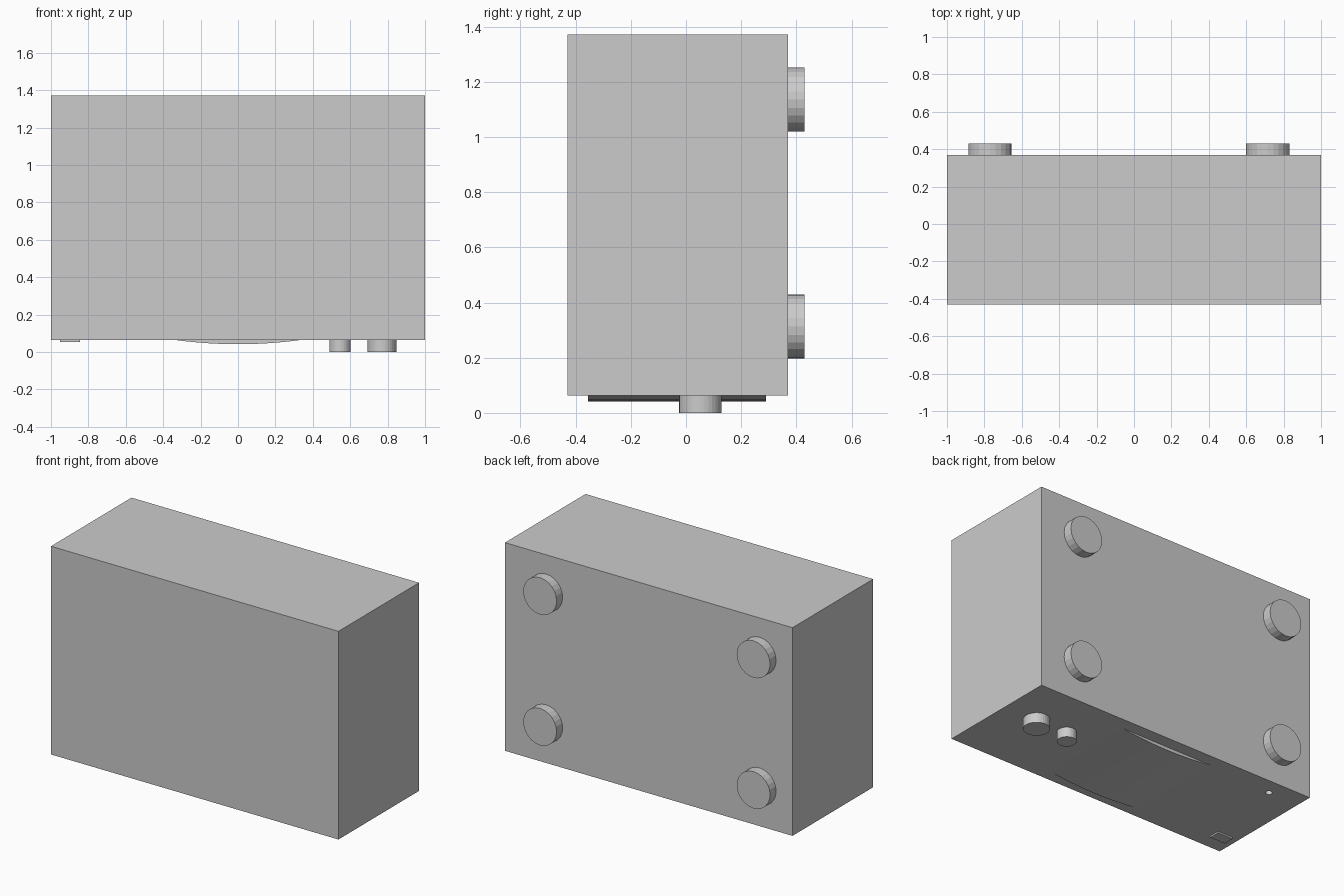
import bpy, math
from mathutils import Vector

if "Cube" in bpy.data.objects:
    bpy.data.objects.remove(bpy.data.objects["Cube"])


def box(name, lo, hi):
    lo, hi = Vector(lo), Vector(hi)
    bpy.ops.mesh.primitive_cube_add(size=1, location=(lo + hi) / 2)
    ob = bpy.context.object
    ob.name = name
    ob.scale = hi - lo
    bpy.ops.object.transform_apply(location=False, rotation=False, scale=True)
    return ob


def disc(name, radius, depth, centre, rotation=(0, 0, 0), sides=24):
    bpy.ops.mesh.primitive_cylinder_add(vertices=sides, radius=radius, depth=depth,
                                        location=centre, rotation=rotation)
    ob = bpy.context.object
    ob.name = name
    return ob


BASE = 0.063   # underside height of the case

# Main case
case = box("case", (-1, -0.43, BASE), (1, 0.37, 1.372))

# Small round socket sunk into the underside
cutter = disc("socket_cutter", 0.02, 0.06, (-0.785, 0.263, BASE))
cutter.hide_render = True
cutter.hide_set(True)
cut = case.modifiers.new("socket", "BOOLEAN")
cut.operation = "DIFFERENCE"
cut.object = cutter

# Four round feet on the back
for i, x in enumerate((-0.77, 0.715)):
    for j, z in enumerate((0.313, 1.135)):
        disc(f"foot_{i}_{j}", 0.116, 0.06, (x, 0.40, z), (math.pi / 2, 0, 0))

# Two knobs under the case
for name, x, r in (("large_knob", 0.77, 0.077), ("small_knob", 0.545, 0.057)):
    disc(name, r, BASE, (x, 0.052, BASE / 2), sides=32)

# Rectangular port
box("port", (-0.953, -0.33, 0.053), (-0.845, -0.26, BASE))

# Shallow bowed panel on the underside
half, sag, steps = 0.325, 0.021, 12
arc = []
for k in range(steps + 1):
    x = -half + 2 * half * k / steps
    arc.append((x, BASE - sag * (1 - (x / half) ** 2)))
n = len(arc)
verts = [(x, y, z) for y in (-0.355, 0.29) for x, z in arc]
faces = [(k, k + n, k + n + 1, k + 1) for k in range(n - 1)]
faces += [tuple(range(n)), tuple(reversed(range(n, 2 * n))), (0, n - 1, 2 * n - 1, n)]
mesh = bpy.data.meshes.new("bowed_panel")
mesh.from_pydata(verts, [], faces)
panel = bpy.data.objects.new("bowed_panel", mesh)
bpy.context.collection.objects.link(panel)
